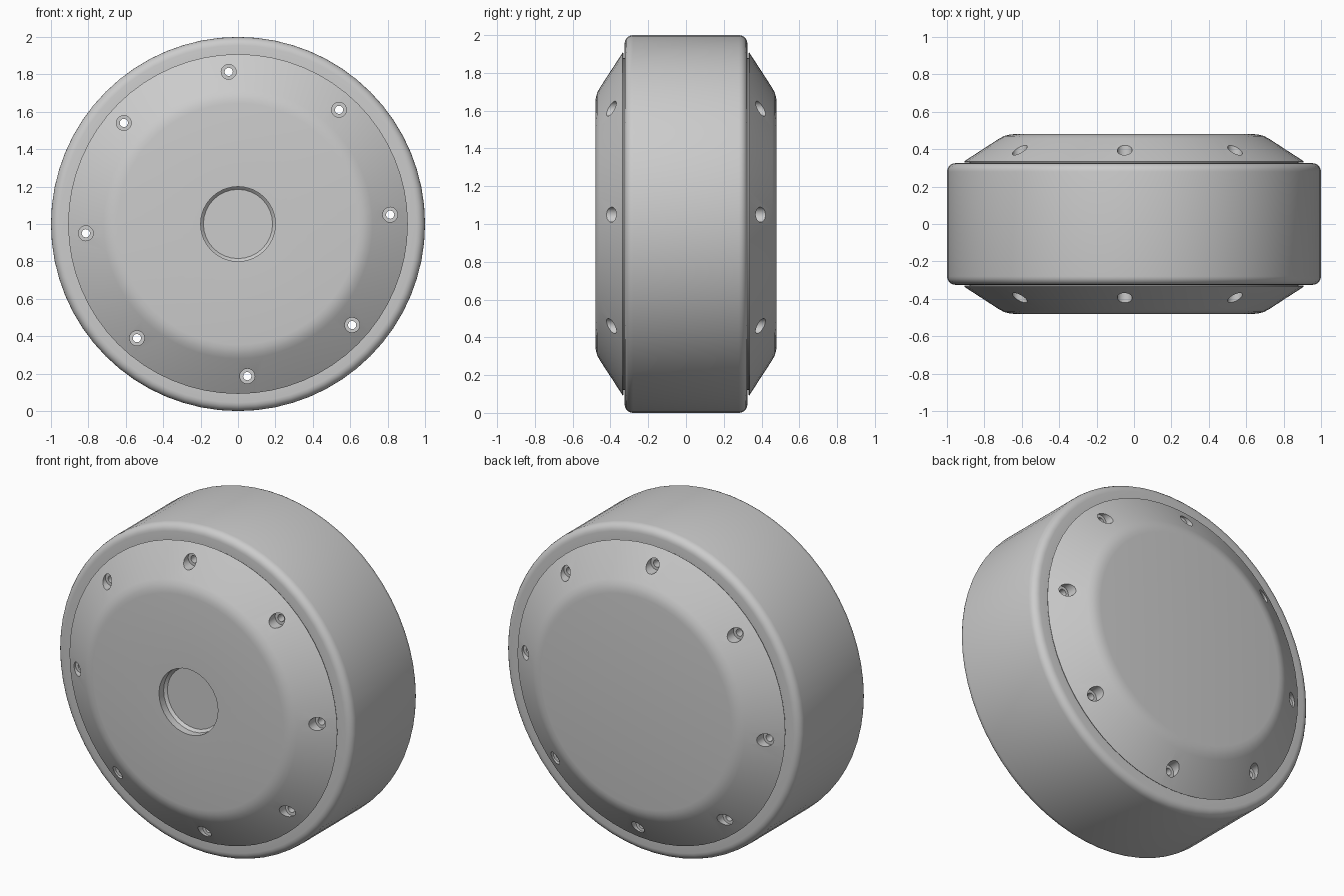
import bpy, bmesh
from math import sin, cos, pi, radians

if "Cube" in bpy.data.objects:
    bpy.data.objects.remove(bpy.data.objects["Cube"])


def lathe(name, profile, segs, cx=0, cz=1, closed=False):
    """Revolve (radius, y) points about an axis parallel to y; ends at radius 0 become poles."""
    bm = bmesh.new()
    rings = []
    for r, y in profile:
        if r == 0:
            rings.append([bm.verts.new((cx, y, cz))] * segs)
        else:
            rings.append([bm.verts.new((cx + r * cos(2 * pi * i / segs), y,
                                        cz + r * sin(2 * pi * i / segs))) for i in range(segs)])
    pairs = list(zip(rings, rings[1:]))
    if closed:
        pairs.append((rings[-1], rings[0]))
    for a, b in pairs:
        for i in range(segs):
            j = (i + 1) % segs
            bm.faces.new(dict.fromkeys((a[i], a[j], b[j], b[i])))
    bmesh.ops.recalc_face_normals(bm, faces=bm.faces)
    me = bpy.data.meshes.new(name)
    bm.to_mesh(me)
    bm.free()
    ob = bpy.data.objects.new(name, me)
    bpy.context.collection.objects.link(ob)
    return ob


def mirrored(half):
    return half + [(r, -y) for r, y in reversed(half)]


def smooth(ob, angle):
    bpy.ops.object.select_all(action='DESELECT')
    ob.select_set(True)
    bpy.context.view_layer.objects.active = ob
    bpy.ops.object.shade_smooth_by_angle(angle=radians(angle))


# Tyre: wide band with rounded shoulders
R = 0.045
shoulder = [(1 - R + R * sin(t * pi / 10), -0.325 + R - R * cos(t * pi / 10)) for t in range(6)]
tyre = lathe("tyre", mirrored([(0.88, -0.325)] + shoulder), 64, closed=True)
smooth(tyre, 40)

# Hub: sloping covers on both sides, rounded into flat faces
hub = lathe("hub", mirrored([(0, -0.48), (0.645, -0.48), (0.67, -0.477), (0.695, -0.47),
                             (0.72, -0.457), (0.908, -0.335), (0.905, -0.33), (0.88, -0.33)]), 64)

# Cutters: stepped bolt holes right through, and the front centre recess
cutters = []
for k in range(8):
    a = radians(3.5 + 45 * k)
    cutters.append(lathe("bolt_cutter", mirrored([(0, -0.6), (0.04, -0.6), (0.04, -0.355),
                                                  (0.022, -0.355)]), 20,
                         0.815 * cos(a), 1 + 0.815 * sin(a)))
cutters.append(lathe("recess_cutter", [(0, -0.6), (0.2, -0.6), (0.2, -0.435),
                                       (0.185, -0.42), (0, -0.42)], 32))

bpy.context.view_layer.objects.active = hub
for c in cutters:
    m = hub.modifiers.new("cut", 'BOOLEAN')
    m.operation, m.solver, m.object = 'DIFFERENCE', 'EXACT', c
    bpy.ops.object.modifier_apply(modifier=m.name)
for c in cutters:
    bpy.data.objects.remove(c)
smooth(hub, 25)
